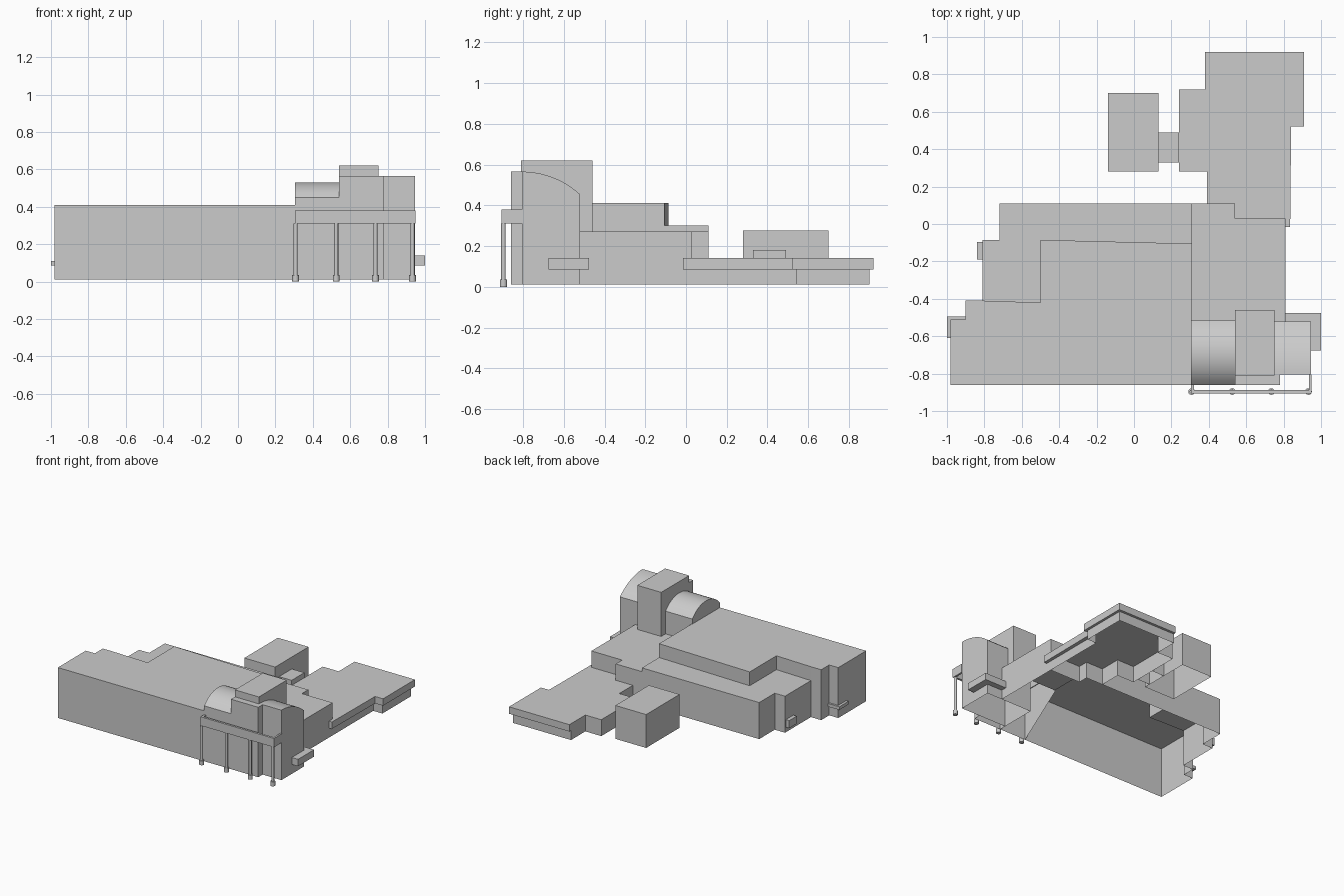
import bpy, bmesh, math

if "Cube" in bpy.data.objects:
    bpy.data.objects.remove(bpy.data.objects["Cube"])

G = 0.01     # bottom of the walls
N = None     # no wall on this edge


def make(name, bm, smooth=False):
    bmesh.ops.remove_doubles(bm, verts=bm.verts, dist=1e-4)
    me = bpy.data.meshes.new(name)
    bm.to_mesh(me)
    bm.free()
    ob = bpy.data.objects.new(name, me)
    bpy.context.collection.objects.link(ob)
    if smooth:
        bpy.ops.object.select_all(action='DESELECT')
        ob.select_set(True)
        bpy.context.view_layer.objects.active = ob
        bpy.ops.object.shade_smooth_by_angle(angle=math.radians(25))
    return ob


def shell(name, pts, top, bases=None, floor=None):
    """Roof plus walls over a counter-clockwise outline; each wall has its own base."""
    bm = bmesh.new()
    n = len(pts)
    if bases is None:
        bases = [G if floor is None else floor] * n
    bm.faces.new([bm.verts.new((x, y, top)) for x, y in pts])
    for i, b in enumerate(bases):
        if b is None:
            continue
        (x0, y0), (x1, y1) = pts[i], pts[(i + 1) % n]
        bm.faces.new([bm.verts.new(c) for c in
                      ((x0, y0, b), (x1, y1, b), (x1, y1, top), (x0, y0, top))])
    if floor is not None:
        bm.faces.new([bm.verts.new((x, y, floor)) for x, y in reversed(pts)])
    return make(name, bm)


def rect(x0, x1, y0, y1):
    return [(x0, y0), (x1, y0), (x1, y1), (x0, y1)]


def vault(name, x0, x1, profile):
    """Extrude a (y, z) profile along x, open underneath."""
    bm = bmesh.new()
    a = [bm.verts.new((x0, y, z)) for y, z in profile]
    b = [bm.verts.new((x1, y, z)) for y, z in profile]
    for i in range(len(profile) - 1):
        bm.faces.new((a[i], b[i], b[i + 1], a[i + 1]))
    bm.faces.new(a)
    bm.faces.new(b[::-1])
    return make(name, bm, True)


def arc(y0, y1, yc, peak, r, n):
    """Points on a circle of radius r whose top is at (yc, peak)."""
    ys = [y0 + (y1 - y0) * i / n for i in range(n + 1)]
    return [(y, peak - r + math.sqrt(r * r - (y - yc) ** 2)) for y in ys]


# main hall and the lower wings around it
shell("main_hall",
      [(-.98, -.86), (.31, -.86), (.31, -.52), (.31, -.105), (-.5, -.085),
       (-.5, -.42), (-.81, -.41), (-.90, -.41), (-.90, -.51), (-.98, -.51)],
      .41, [G, N, .27, .30, .30, .30, G, G, G, G])
shell("rear_wing",
      [(-.81, -.41), (-.5, -.42), (-.5, -.085), (.31, -.105), (.31, .11),
       (-.72, .11), (-.72, -.085), (-.81, -.085)],
      .30, [N, N, N, .27, G, G, G, G])
shell("side_wing",
      [(.31, -.52), (.81, -.52), (.81, .03), (.54, .03), (.54, .11), (.31, .11)],
      .27, [N, G, G, G, G, N])

# entrance group: vaulted blocks, front slab and tower
vault("entrance_vault", .305, .54,
      [(-.86, G)] + arc(-.86, -.515, -.6875, .53, .226, 14) + [(-.515, .27)])
vault("entrance_curved_block", .54, .945,
      [(-.805, G)] + arc(-.805, -.52, -.805, .565, .42, 12) + [(-.52, G)])
shell("entrance_front_slab", rect(.54, .78, -.86, -.805), .565)
shell("tower", rect(.54, .75, -.81, -.46), .62, floor=.27)

# canopy frame on slim posts
shell("canopy_fascia",
      [(.305, -.905), (.95, -.905), (.95, -.805), (.935, -.805), (.935, -.888),
       (.32, -.888), (.32, -.86), (.305, -.86)], .38, floor=.31)
for i, x in enumerate((.308, .525, .735, .933)):
    for part, r, z0, z1 in (("post", .011, .03, .31), ("foot", .018, 0, .035)):
        bpy.ops.mesh.primitive_cylinder_add(vertices=12, radius=r, depth=z1 - z0,
                                            location=(x, -.896, (z0 + z1) / 2))
        bpy.context.object.name = f"canopy_{part}_{i + 1}"
        bpy.ops.object.shade_smooth_by_angle(angle=math.radians(40))

# small ledges over the side doors
shell("right_ledge",
      [(.945, -.675), (1, -.675), (1, -.475), (.81, -.475), (.81, -.52), (.945, -.52)],
      .14, floor=.085)
shell("left_ledge",
      [(-1, -.61), (-.98, -.61), (-.98, -.51), (-.90, -.51), (-.90, -.495), (-1, -.495)],
      .11, floor=.085)
shell("left_porch_box", rect(-.84, -.81, -.19, -.095), .11, floor=.05)

# low rear building with overhanging roof rim
shell("rear_building",
      [(.39, .11), (.54, .11), (.54, .03), (.81, .03), (.81, .54), (.89, .54), (.89, .90),
       (.38, .90), (.38, .72), (.24, .72), (.24, .28), (.39, .28)],
      .14, [N, N, N, G, G, G, G, G, G, G, G, G])
shell("rear_roof_rim",
      [(.81, -.015), (.835, -.015), (.84, .52), (.91, .52), (.91, .92), (.38, .92),
       (.38, .90), (.89, .90), (.89, .54), (.81, .54)], .14, floor=.085)

# detached block and its link corridor
shell("detached_block", rect(-.14, .13, .28, .70), .275)
shell("link_corridor", rect(.13, .24, .33, .49), .18)
